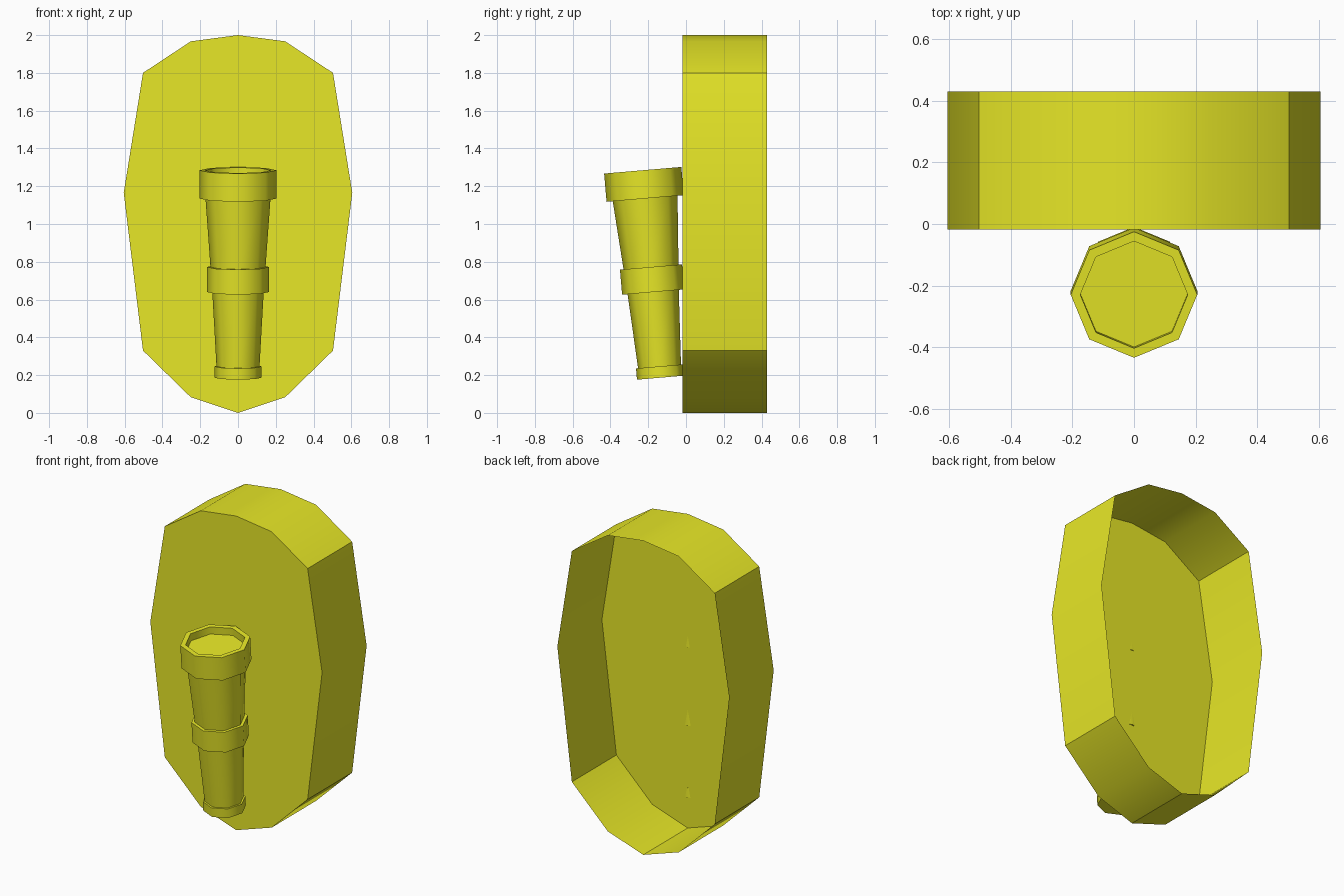
import bpy, bmesh, math
from mathutils import Matrix

if "Cube" in bpy.data.objects:
    bpy.data.objects.remove(bpy.data.objects["Cube"])

mat = bpy.data.materials.new("yellow")
mat.diffuse_color = (0.8, 0.8, 0.02, 1)
mat.use_nodes = True
mat.node_tree.nodes["Principled BSDF"].inputs["Base Color"].default_value = mat.diffuse_color


def finish(bm, name, angle):
    me = bpy.data.meshes.new(name)
    bmesh.ops.recalc_face_normals(bm, faces=bm.faces)
    bm.to_mesh(me)
    bm.free()
    me.materials.append(mat)
    ob = bpy.data.objects.new(name, me)
    bpy.context.collection.objects.link(ob)
    bpy.ops.object.select_all(action='DESELECT')
    ob.select_set(True)
    bpy.context.view_layer.objects.active = ob
    bpy.ops.object.shade_smooth_by_angle(angle=math.radians(angle))
    return ob


# Backing plate: flat front face with a thin skirt, open at the back
right = [(0, 0), (0.25, 0.083), (0.503, 0.33), (0.605, 1.165),
         (0.503, 1.8), (0.25, 1.967), (0, 2.0)]
outline = right + [(-x, z) for x, z in right[-2:0:-1]]
bm = bmesh.new()
front = [bm.verts.new((x, -0.018, z)) for x, z in outline]
back = [bm.verts.new((x, 0.43, z)) for x, z in outline]
bm.faces.new(front)
n = len(outline)
for i in range(n):
    j = (i + 1) % n
    bm.faces.new((front[j], front[i], back[i], back[j]))
finish(bm, "backing_plate", 36)

# Torch handle leaning forward from the plate
tilt = Matrix.Translation((0, -0.135, 0.1865)) @ Matrix.Rotation(math.radians(4.9), 4, 'X')


def lathe(name, profile, sides=8):
    """Closed octagonal solid from (radius, height) rings, capped at both ends."""
    bm = bmesh.new()
    rings = [[bm.verts.new((r * math.cos(k * math.tau / sides),
                            r * math.sin(k * math.tau / sides), h))
              for k in range(sides)] for r, h in profile]
    for a, b in zip(rings, rings[1:]):
        for k in range(sides):
            m = (k + 1) % sides
            bm.faces.new((a[k], a[m], b[m], b[k]))
    bm.faces.new(rings[0][::-1])
    bm.faces.new(rings[-1])
    bm.transform(tilt)
    return finish(bm, name, 50)


# Foot, lower shaft, middle ring, upper shaft and recessed bowl in one profile
lathe("torch", [(0.125, 0), (0.125, 0.06), (0.114, 0.06), (0.136, 0.455),
                (0.165, 0.455), (0.165, 0.588), (0.146, 0.588), (0.172, 0.952),
                (0.205, 0.952), (0.205, 1.102), (0.174, 1.102), (0.174, 1.055)])
